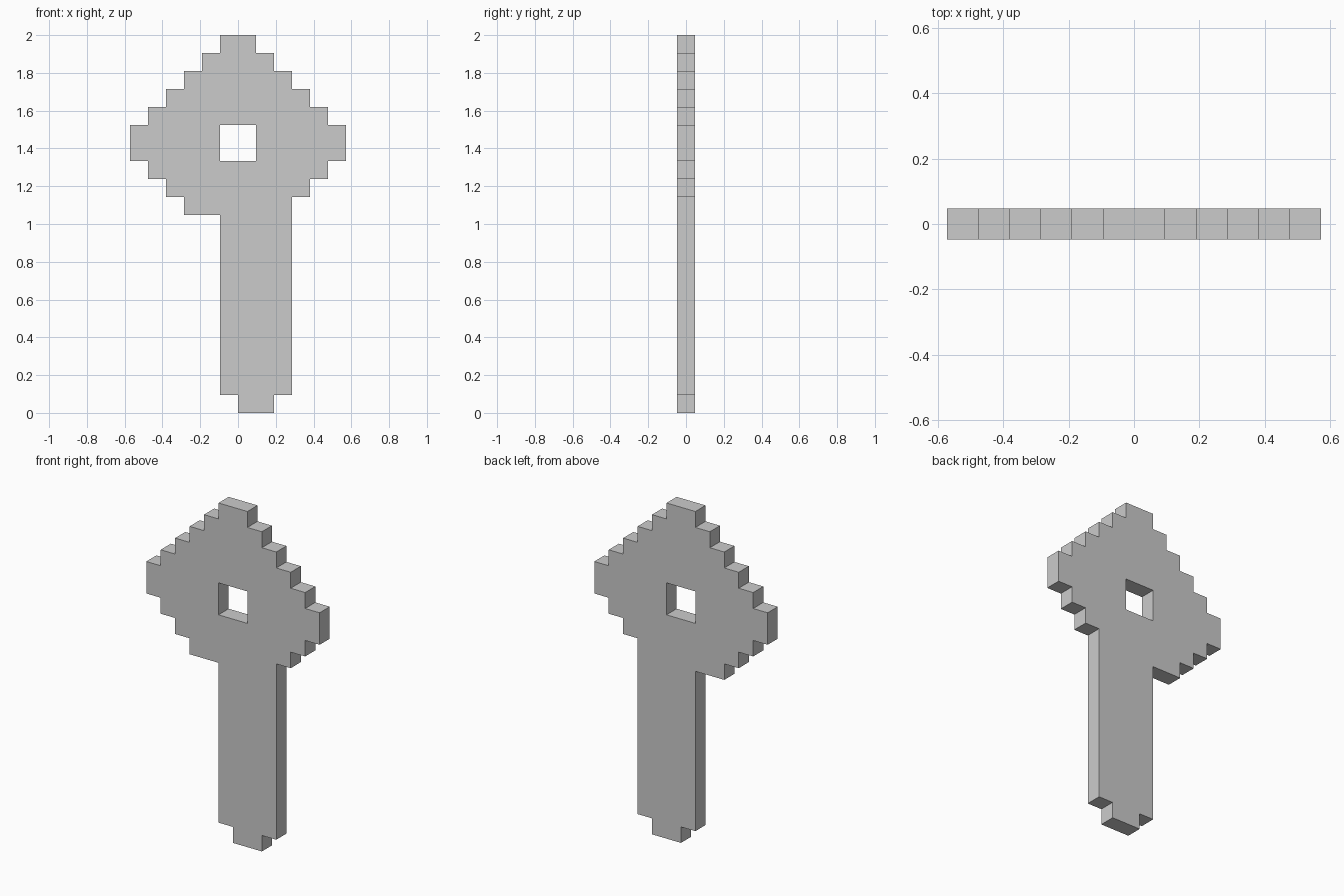
import bpy, bmesh, math

if "Cube" in bpy.data.objects:
    bpy.data.objects.remove(bpy.data.objects["Cube"])

CELL = 2 / 21  # one pixel step of the blocky silhouette

# Silhouette bands from top to bottom: (left, right, top, bottom) in cells
bands = [(-i, i, 22 - i, 21 - i) for i in range(1, 6)]       # stepped upper half
bands += [(-6, 6, 16, 14)]                                   # widest band
bands += [(-i, i, 9 + i, 8 + i) for i in (5, 4, 3)]          # stepped lower half
bands += [(-1, 3, 11, 1), (0, 2, 1, 0)]                      # shaft and tip

right = [(r, z) for l, r, top, bot in bands for z in (top, bot)]
left = [(l, z) for l, r, top, bot in reversed(bands) for z in (bot, top)]
outline = list(dict.fromkeys(right + left))
hole = [(-1, 14), (-1, 16), (1, 16), (1, 14)]

# Flat filled profile with a square hole, extruded one cell thick
curve = bpy.data.curves.new("key", 'CURVE')
curve.dimensions = '2D'
curve.fill_mode = 'BOTH'
curve.extrude = CELL / 2
for loop in (outline, hole):
    spline = curve.splines.new('POLY')
    spline.points.add(len(loop) - 1)
    for p, (x, z) in zip(spline.points, loop):
        p.co = (x * CELL, z * CELL, 0, 1)
    spline.use_cyclic_u = True

key = bpy.data.objects.new("key", curve)
bpy.context.collection.objects.link(key)
key.rotation_euler.x = math.pi / 2
bpy.context.view_layer.objects.active = key
key.select_set(True)
bpy.ops.object.convert(target='MESH')
bpy.ops.object.transform_apply(rotation=True)

# Weld caps to the rim and keep flat faces
mesh = bpy.context.object.data
bm = bmesh.new()
bm.from_mesh(mesh)
bmesh.ops.remove_doubles(bm, verts=bm.verts, dist=1e-4)
bmesh.ops.recalc_face_normals(bm, faces=bm.faces)
for f in bm.faces:
    f.smooth = False
bm.to_mesh(mesh)
bm.free()
